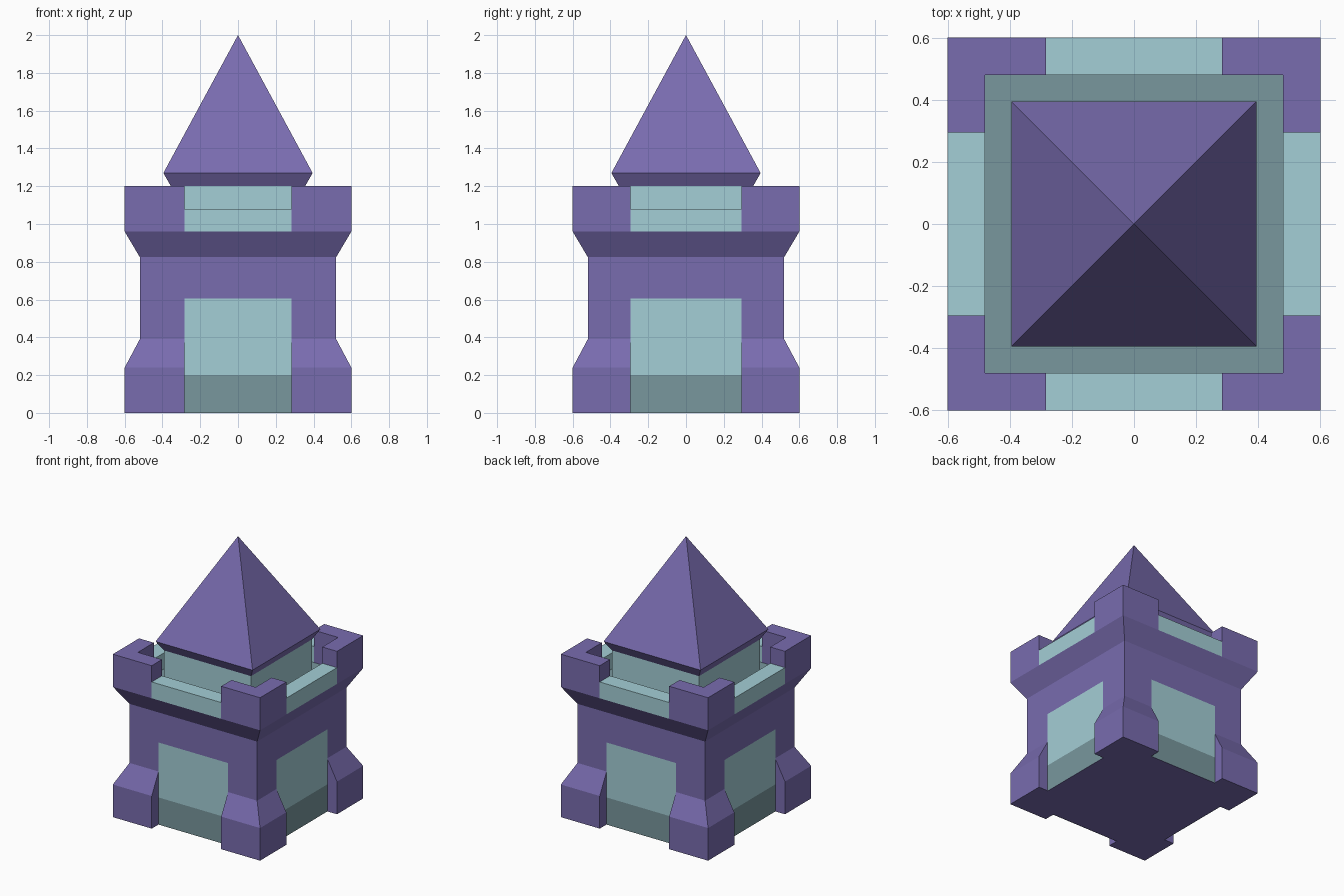
import bpy, bmesh

if "Cube" in bpy.data.objects:
    bpy.data.objects.remove(bpy.data.objects["Cube"])


def material(name, rgb):
    m = bpy.data.materials.new(name)
    m.diffuse_color = (*rgb, 1)
    m.use_nodes = True
    m.node_tree.nodes["Principled BSDF"].inputs["Base Color"].default_value = m.diffuse_color
    return m


PURPLE = material("purple", (0.19, 0.15, 0.43))
TEAL = material("teal", (0.37, 0.62, 0.67))
DARK_TEAL = material("dark_teal", (0.19, 0.31, 0.34))


def loft(name, rings, mat, mirror=()):
    """Join rings of points with quads, cap both ends, mirror about the origin."""
    bm = bmesh.new()
    loops = [[bm.verts.new(p) for p in r] for r in rings]
    n = len(loops[0])
    for a, b in zip(loops, loops[1:]):
        for i in range(n):
            j = (i + 1) % n
            bm.faces.new((a[i], a[j], b[j], b[i]))
    bm.faces.new(loops[0])
    if len(loops) > 1:
        bm.faces.new(loops[-1])
    bmesh.ops.remove_doubles(bm, verts=bm.verts, dist=1e-5)
    if len(loops) > 1:
        bmesh.ops.recalc_face_normals(bm, faces=bm.faces)
    me = bpy.data.meshes.new(name)
    bm.to_mesh(me)
    bm.free()
    me.materials.append(mat)
    ob = bpy.data.objects.new(name, me)
    bpy.context.collection.objects.link(ob)
    if mirror:
        mod = ob.modifiers.new("mirror", "MIRROR")
        mod.use_axis = ("x" in mirror, "y" in mirror, False)
        mod.use_mirror_merge = False
    return ob


def rect(x0, x1, y0, y1, z):
    return [(x0, y0, z), (x1, y0, z), (x1, y1, z), (x0, y1, z)]


def square(h, z):
    return rect(-h, h, -h, h, z)


OUT, WALL, IN = 0.60, 0.52, 0.48     # outer, wall and parapet inner half widths
GX, GY = 0.283, 0.295                # half gaps between corner blocks
FLOOR, LOW, TOP = 0.96, 1.08, 1.20   # parapet levels

# Main tower with flared top
loft("tower_body", [square(WALL, 0), square(WALL, 0.825), square(OUT, FLOOR)], PURPLE)

# Corner buttress feet
loft("corner_foot", [rect(GX, OUT, GY, OUT, 0), rect(GX, OUT, GY, OUT, 0.24),
                     rect(GX, WALL, GY, WALL, 0.39)], PURPLE, "xy")

# L-shaped corner battlements
L = [(GX, OUT), (GX, IN), (IN, IN), (IN, GY), (OUT, GY), (OUT, OUT)]
loft("corner_battlement", [[(x, y, z) for x, y in L] for z in (FLOOR, TOP)], PURPLE, "xy")

# Low parapet walls between battlements
loft("parapet_front", [rect(-GX, GX, -OUT, -IN, z) for z in (FLOOR, LOW)], TEAL, "y")
loft("parapet_side", [rect(IN, OUT, -GY, GY, z) for z in (FLOOR, LOW)], TEAL, "x")

# Flush coloured wall panels
W = WALL + 0.002
for part, z0, z1, mat in (("window", 0.2, 0.605, TEAL), ("plinth", 0.0, 0.2, DARK_TEAL)):
    loft(part + "_panel_front",
         [[(-GX, -W, z0), (GX, -W, z0), (GX, -W, z1), (-GX, -W, z1)]], mat, "y")
    loft(part + "_panel_side",
         [[(W, -GY, z0), (W, GY, z0), (W, GY, z1), (W, -GY, z1)]], mat, "x")

# Walkway floor, upper turret and pointed roof
loft("walkway_floor", [square(IN, FLOOR + 0.002)], DARK_TEAL)
loft("turret", [square(0.355, FLOOR), square(0.355, 1.2)], TEAL)
roof = loft("roof", [square(0.355, 1.2), square(0.395, 1.27), square(1e-4, 2.0)], PURPLE)
